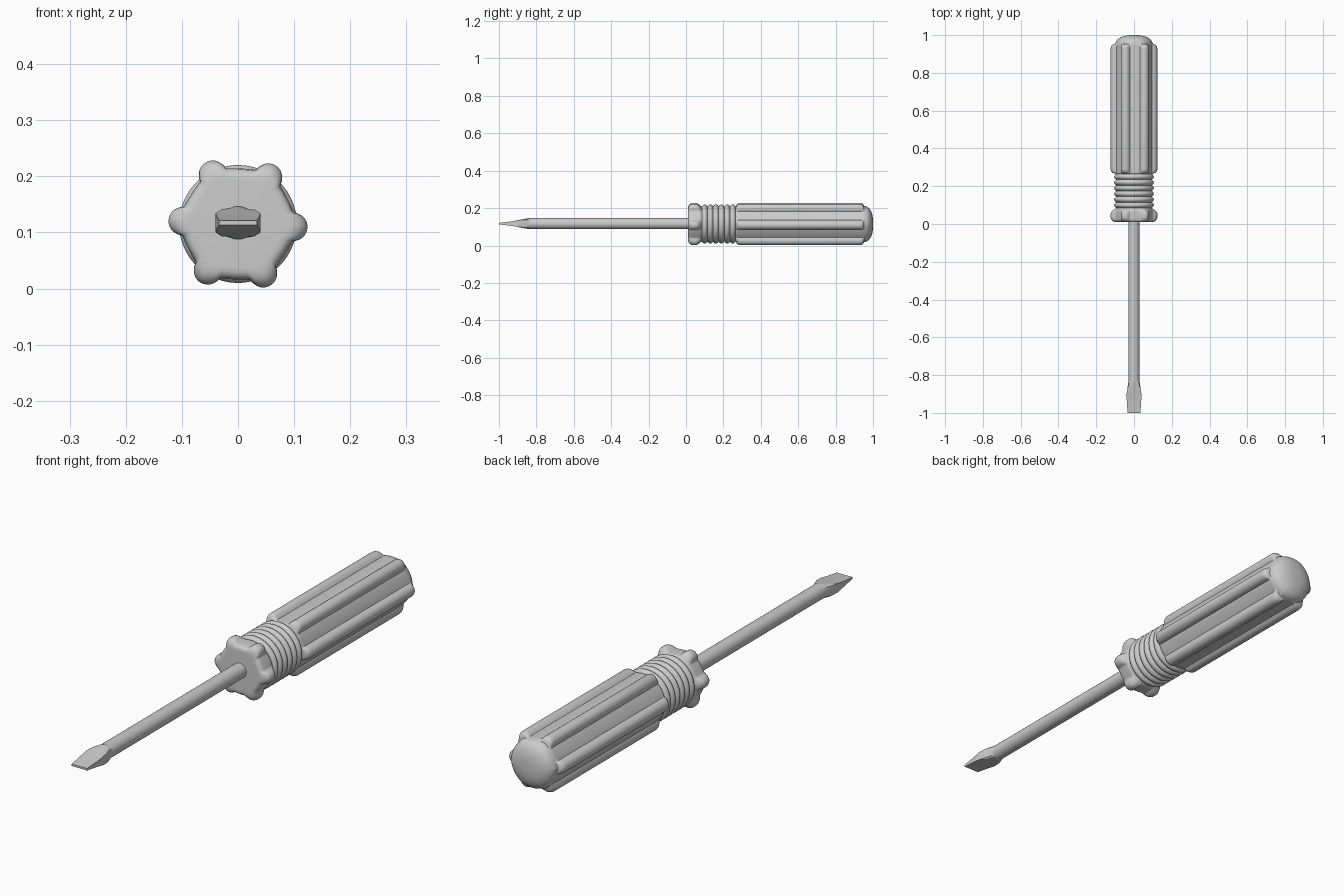
import bpy, bmesh
from math import sin, cos, pi, sqrt, radians, log, exp

if "Cube" in bpy.data.objects:
    bpy.data.objects.remove(bpy.data.objects["Cube"])

CZ = 0.115            # height of the long axis
TILT = radians(-3)    # slight roll of the six ribs


def loft(name, rings, angle):
    """Skin closed rings of (x, y, z) points and cap both ends."""
    bm = bmesh.new()
    loops = [[bm.verts.new(p) for p in ring] for ring in rings]
    n = len(loops[0])
    for a, b in zip(loops, loops[1:]):
        for i in range(n):
            j = (i + 1) % n
            bm.faces.new((a[i], a[j], b[j], b[i]))
    bm.faces.new(loops[0][::-1])
    bm.faces.new(loops[-1])
    bmesh.ops.recalc_face_normals(bm, faces=bm.faces)
    me = bpy.data.meshes.new(name)
    bm.to_mesh(me)
    bm.free()
    ob = bpy.data.objects.new(name, me)
    bpy.context.collection.objects.link(ob)
    bpy.ops.object.select_all(action='DESELECT')
    ob.select_set(True)
    bpy.context.view_layer.objects.active = ob
    bpy.ops.object.shade_smooth_by_angle(angle=radians(angle))
    return ob


def section(y, base, hexness, rib, n=144):
    """Rounded hexagon of given base radius with six blended corner ribs."""
    pts = []
    for i in range(n):
        t = 2 * pi * i / n
        a = (t + pi / 6) % (pi / 3) - pi / 6          # angle from nearest rib
        flat = base / cos(pi / 6 - abs(a))
        r = base + hexness * (flat - base)
        d, rr = 0.099, 0.025
        h = rr * rr - (d * sin(a)) ** 2
        if rib > 0 and h > 0:
            bump = d * cos(a) + sqrt(h)
            k = 0.0025
            soft = max(r, bump) + k * log(1 + exp(-abs(r - bump) / k))
            r += rib * max(0, soft - r)
        pts.append((r * cos(t + TILT), y, CZ + r * sin(t + TILT)))
    return pts


# handle stations: (y, base radius, hexness, rib amount)
st = [(0.010, 0.078, 0.7, 0), (0.0105, 0.086, 0.7, 0.1), (0.014, 0.093, 0.7, 0.3),
      (0.020, 0.097, 0.7, 0.6), (0.027, 0.098, 0.7, 0.85), (0.036, 0.099, 0.7, 1),
      (0.052, 0.099, 0.7, 1), (0.061, 0.099, 0.7, 0.85), (0.069, 0.099, 0.6, 0.5),
      (0.075, 0.098, 0.5, 0.2), (0.080, 0.096, 0.3, 0)]
# ringed neck
RINGS, Y0, Y1 = 6, 0.085, 0.265
for i in range(RINGS * 8 + 1):
    u = i / 8
    st.append((Y0 + (Y1 - Y0) * u / RINGS, 0.094 + 0.011 * abs(sin(pi * u)) ** 0.8, 0, 0))
# ribbed grip
st += [(0.268, 0.096, 0.2, 0.2), (0.272, 0.097, 0.4, 0.55), (0.279, 0.097, 0.5, 0.85),
       (0.290, 0.097, 0.5, 1), (0.60, 0.097, 0.5, 1), (0.925, 0.097, 0.5, 1),
       (0.937, 0.097, 0.5, 0.93), (0.945, 0.097, 0.45, 0.75), (0.950, 0.097, 0.4, 0.45),
       (0.953, 0.096, 0.3, 0)]
# domed end
for i in range(1, 10):
    t = pi / 2 * i / 9.6
    st.append((0.953 + 0.047 * sin(t) / sin(pi / 2 * 9 / 9.6), 0.096 * cos(t) ** 0.75, 0.2 * (1 - i / 9), 0))
loft("handle", [section(*s) for s in st], 50)


def blade_section(y, w, t, square, n=32):
    """Ellipse pushed toward a rectangle as square goes from 0 to 1."""
    k = 1 + 0.9 * square
    clamp = lambda v: max(-1, min(1, v * k))
    pts = []
    for i in range(n):
        a = 2 * pi * (i + 0.5) / n
        pts.append((w * clamp(cos(a)), y, CZ + 0.002 + t * clamp(sin(a))))
    return pts


# round shaft
loft("shaft", [blade_section(y, 0.030, 0.030, 0) for y in (-0.84, 0.03)], 30)
# flattened flat-head blade
loft("blade", [blade_section(*s) for s in (
    (-0.835, 0.030, 0.030, 0), (-0.87, 0.035, 0.024, 0.35), (-0.905, 0.040, 0.017, 0.7),
    (-0.94, 0.038, 0.011, 1), (-1.0, 0.034, 0.004, 1))], 25)
